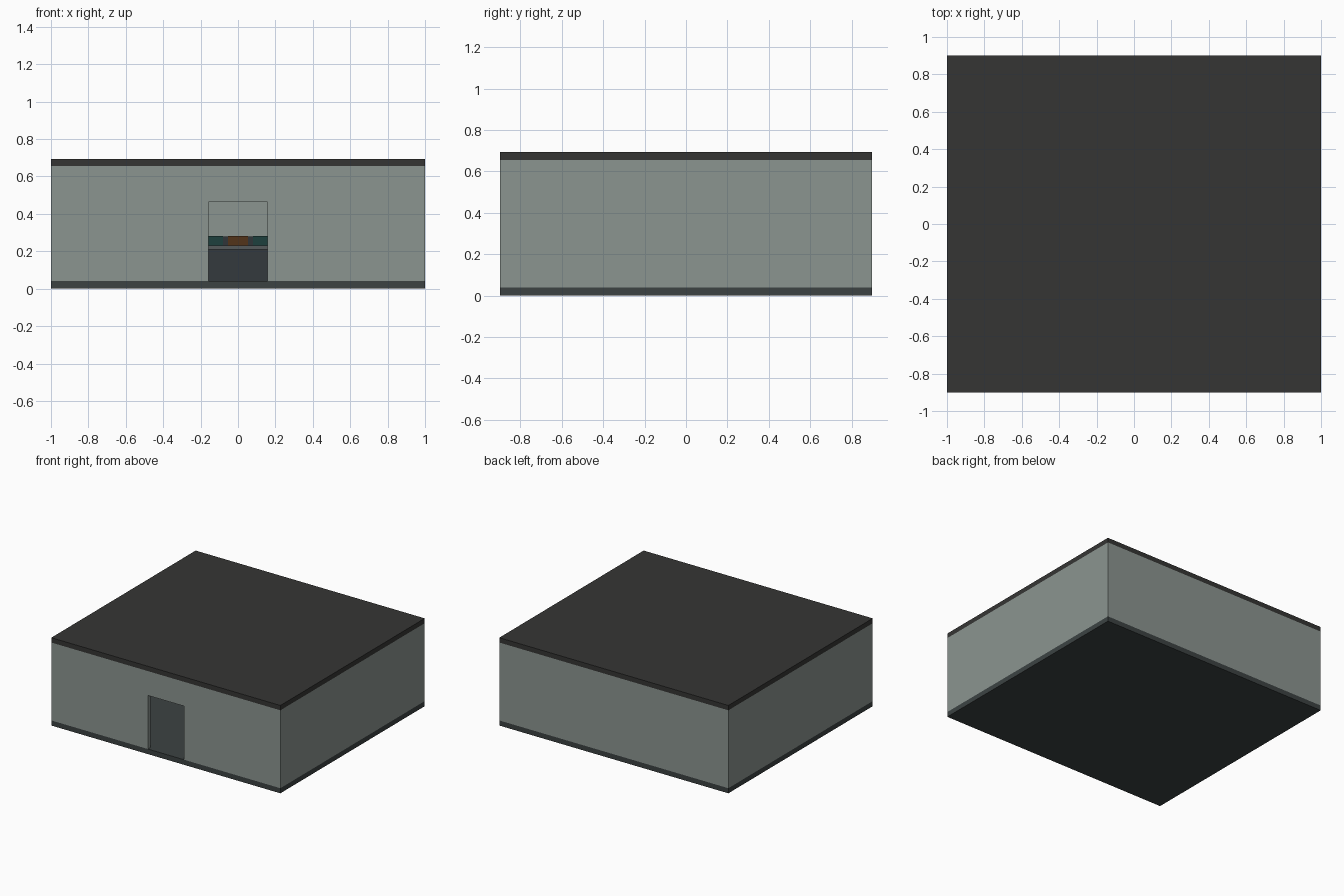
import bpy, bmesh

if "Cube" in bpy.data.objects:
    bpy.data.objects.remove(bpy.data.objects["Cube"])


def mat(name, rgb):
    m = bpy.data.materials.new(name)
    m.diffuse_color = (*rgb, 1)
    m.use_nodes = True
    m.node_tree.nodes["Principled BSDF"].inputs["Base Color"].default_value = m.diffuse_color
    return m


WALL = mat("wall_paint", (0.26, 0.30, 0.28))
FLOOR = mat("floor_dark", (0.045, 0.055, 0.055))
ROOF = mat("roof_dark", (0.036, 0.036, 0.034))
DESK = mat("desk_dark", (0.034, 0.042, 0.048))
TRIM = mat("desk_trim", (0.09, 0.10, 0.105))
TEAL = mat("screen_teal", (0.015, 0.06, 0.055))
AMBER = mat("screen_amber", (0.10, 0.04, 0.012))


def prism(name, pts, axis, a, b, material):
    """Extrude a 2D outline from a to b along the 'x' or 'y' axis."""
    bm = bmesh.new()
    place = (lambda p: (a, p[0], p[1])) if axis == "x" else (lambda p: (p[0], a, p[1]))
    face = bm.faces.new([bm.verts.new(place(p)) for p in pts])
    ext = bmesh.ops.extrude_face_region(bm, geom=[face])
    verts = [v for v in ext["geom"] if isinstance(v, bmesh.types.BMVert)]
    bmesh.ops.translate(bm, verts=verts, vec=(b - a, 0, 0) if axis == "x" else (0, b - a, 0))
    bmesh.ops.recalc_face_normals(bm, faces=bm.faces[:])
    me = bpy.data.meshes.new(name)
    bm.to_mesh(me)
    bm.free()
    me.materials.append(material)
    ob = bpy.data.objects.new(name, me)
    bpy.context.collection.objects.link(ob)
    return ob


def box(name, x0, x1, y0, y1, z0, z1, material):
    return prism(name, [(x0, z0), (x1, z0), (x1, z1), (x0, z1)], "y", y0, y1, material)


HX, HY, T = 1.0, 0.9, 0.035
Z0, Z1 = 0.04, 0.655

# Shell: slabs and walls
box("floor_slab", -HX, HX, -HY, HY, 0, Z0, FLOOR)
box("roof_slab", -HX, HX, -HY, HY, Z1, 0.693, ROOF)
box("back_wall", -HX, HX, HY - T, HY, Z0, Z1, WALL)
for side, s in (("left", -1), ("right", 1)):
    x0, x1 = sorted((s * HX, s * (HX - T)))
    box(side + "_wall", x0, x1, -HY + T, HY - T, Z0, Z1, WALL)

# Front wall with an open doorway
D, DZ = 0.157, 0.463
prism("front_wall", [(-HX, Z0), (-D, Z0), (-D, DZ), (D, DZ), (D, Z0),
                     (HX, Z0), (HX, Z1), (-HX, Z1)], "y", -HY, -HY + T, WALL)

# Control desk seen through the doorway
W, Y = 0.5, 0.3
box("desk_base", -W, W, Y, Y + 0.32, Z0, 0.21, DESK)
box("desk_top", -W - 0.01, W + 0.01, Y - 0.01, Y + 0.33, 0.21, 0.23, TRIM)
prism("sloped_panel", [(Y + 0.08, 0.23), (Y + 0.32, 0.23), (Y + 0.32, 0.28), (Y + 0.2, 0.28)],
      "x", -W, W, DESK)

# Screens lying on the slope
screen = [(Y + 0.078, 0.232), (Y + 0.196, 0.281), (Y + 0.2, 0.277), (Y + 0.082, 0.228)]
prism("centre_screen", screen, "x", -0.053, 0.053, AMBER)
for side, s in (("left", -1), ("right", 1)):
    x0, x1 = sorted((s * 0.08, s * 0.40))
    prism(side + "_screen", screen, "x", x0, x1, TEAL)
